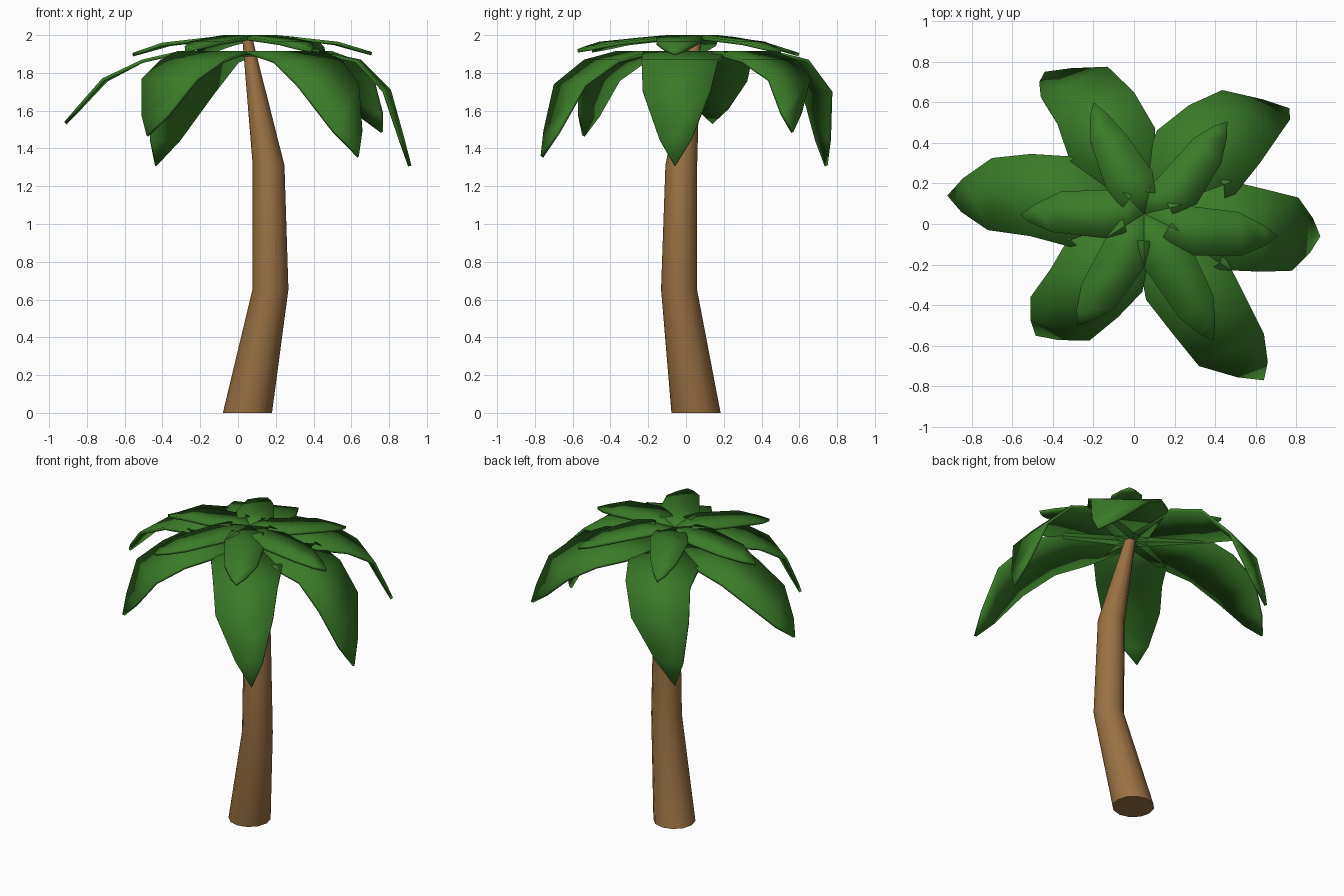
import bpy, bmesh, math
from mathutils import Vector

if "Cube" in bpy.data.objects:
    bpy.data.objects.remove(bpy.data.objects["Cube"])


def material(name, col):
    m = bpy.data.materials.new(name)
    m.diffuse_color = (*col, 1)
    m.use_nodes = True
    m.node_tree.nodes["Principled BSDF"].inputs["Base Color"].default_value = m.diffuse_color
    return m


GREEN = material("leaf green", (0.042, 0.2, 0.021))
BROWN = material("trunk brown", (0.32, 0.165, 0.055))


def finish(name, bm, mat, angle):
    me = bpy.data.meshes.new(name)
    bm.to_mesh(me)
    bm.free()
    me.materials.append(mat)
    ob = bpy.data.objects.new(name, me)
    bpy.context.collection.objects.link(ob)
    bpy.ops.object.select_all(action='DESELECT')
    ob.select_set(True)
    bpy.context.view_layer.objects.active = ob
    bpy.ops.object.shade_smooth_by_angle(angle=math.radians(angle))
    return ob


# Trunk: stacked horizontal rings (x, y, z, radius)
def trunk(sides=12):
    bm = bmesh.new()
    rings = []
    for x, y, z, r in ((0.05, 0.053, 0, 0.13), (0.172, -0.037, 0.655, 0.095),
                       (0.162, -0.025, 1.31, 0.084), (0.05, 0.05, 1.98, 0.027)):
        rings.append([bm.verts.new((x + r * math.cos(a), y + r * math.sin(a), z))
                      for a in (2 * math.pi * i / sides for i in range(sides))])
    for lo, hi in zip(rings, rings[1:]):
        for i in range(sides):
            j = (i + 1) % sides
            bm.faces.new((lo[i], lo[j], hi[j], hi[i]))
    bm.faces.new(rings[0][::-1])
    bm.faces.new(rings[-1])
    finish("trunk", bm, BROWN, 40)


# Frond: flat strip from the hub through two measured stations to a pointed tip
def frond(name, root_z, z1, hub_pull, l1, r1, l2, r2, tip, z2):
    hub = Vector((0.05, 0.05, root_z))
    tip = Vector(tip)
    l1, r1 = Vector((*l1, z1)), Vector((*r1, z1))
    l2, r2 = Vector((*l2, z2)), Vector((*r2, z2))
    c1, h1 = (l1 + r1) / 2, (l1 - r1) / 2
    c0 = hub.lerp(c1, hub_pull)
    c0.z = root_z + 0.01
    h2 = (l2 - r2) / 2 * 0.12
    pairs = [(hub + h1 * 0.35, hub - h1 * 0.35),
             (c0 + h1 * 1.1, c0 - h1 * 1.1) if hub_pull > 0.6 else (c0 + h1 * 0.8, c0 - h1 * 0.8),
             (l1, r1), (l2, r2),
             (l2.lerp(tip, 0.65) + h2, r2.lerp(tip, 0.65) - h2)]
    bm = bmesh.new()
    rows = [(bm.verts.new(a), bm.verts.new(b)) for a, b in pairs]
    for (a, b), (c, d) in zip(rows, rows[1:]):
        bm.faces.new((a, b, d, c))
    bm.faces.new((*rows[-1], bm.verts.new(tip)))
    ob = finish(name, bm, GREEN, 35)
    s = ob.modifiers.new("thickness", 'SOLIDIFY')
    s.thickness = 0.018
    s.offset = -1


trunk()

# Station 1 left/right, station 2 left/right, tip, station 2 height
LOWER = [
    ((0.65, 0.17), (0.63, -0.235), (0.81, 0.13), (0.78, -0.23), (0.918, -0.06, 1.31), 1.71),
    ((0.27, 0.585), (0.62, 0.30), (0.435, 0.66), (0.72, 0.445), (0.767, 0.57, 1.49), 1.77),
    ((-0.38, 0.50), (0.0, 0.65), (-0.46, 0.63), (-0.13, 0.775), (-0.44, 0.75, 1.31), 1.70),
    ((-0.51, -0.06), (-0.51, 0.345), (-0.72, -0.03), (-0.70, 0.325), (-0.92, 0.14, 1.54), 1.77),
    ((-0.08, -0.46), (-0.41, -0.22), (-0.22, -0.575), (-0.51, -0.36), (-0.485, -0.55, 1.47), 1.77),
    ((0.55, -0.36), (0.19, -0.54), (0.64, -0.54), (0.32, -0.70), (0.64, -0.77, 1.36), 1.74),
]
UPPER = [
    ((0.30, 0.085), (0.30, -0.155), (0.51, 0.06), (0.53, -0.155), (0.71, -0.06, 1.91), 1.965),
    ((0.13, 0.24), (0.31, 0.10), (0.29, 0.42), (0.43, 0.30), (0.46, 0.505, 1.92), 1.965),
    ((-0.14, 0.18), (0.09, 0.26), (-0.215, 0.41), (-0.03, 0.43), (-0.20, 0.60, 1.905), 1.96),
    ((-0.14, -0.07), (-0.10, 0.17), (-0.40, -0.04), (-0.36, 0.16), (-0.56, 0.045, 1.905), 1.96),
    ((0.05, -0.215), (-0.14, -0.07), (-0.10, -0.42), (-0.26, -0.30), (-0.28, -0.50, 1.925), 1.965),
    ((0.27, -0.09), (0.05, -0.215), (0.39, -0.35), (0.22, -0.46), (0.39, -0.575, 1.925), 1.965),
]
for i, f in enumerate(LOWER):
    frond(f"lower_frond_{i + 1}", 1.905, 1.87, 0.65, *f)
for i, f in enumerate(UPPER):
    frond(f"upper_frond_{i + 1}", 1.99, 1.99, 0.5, *f)
